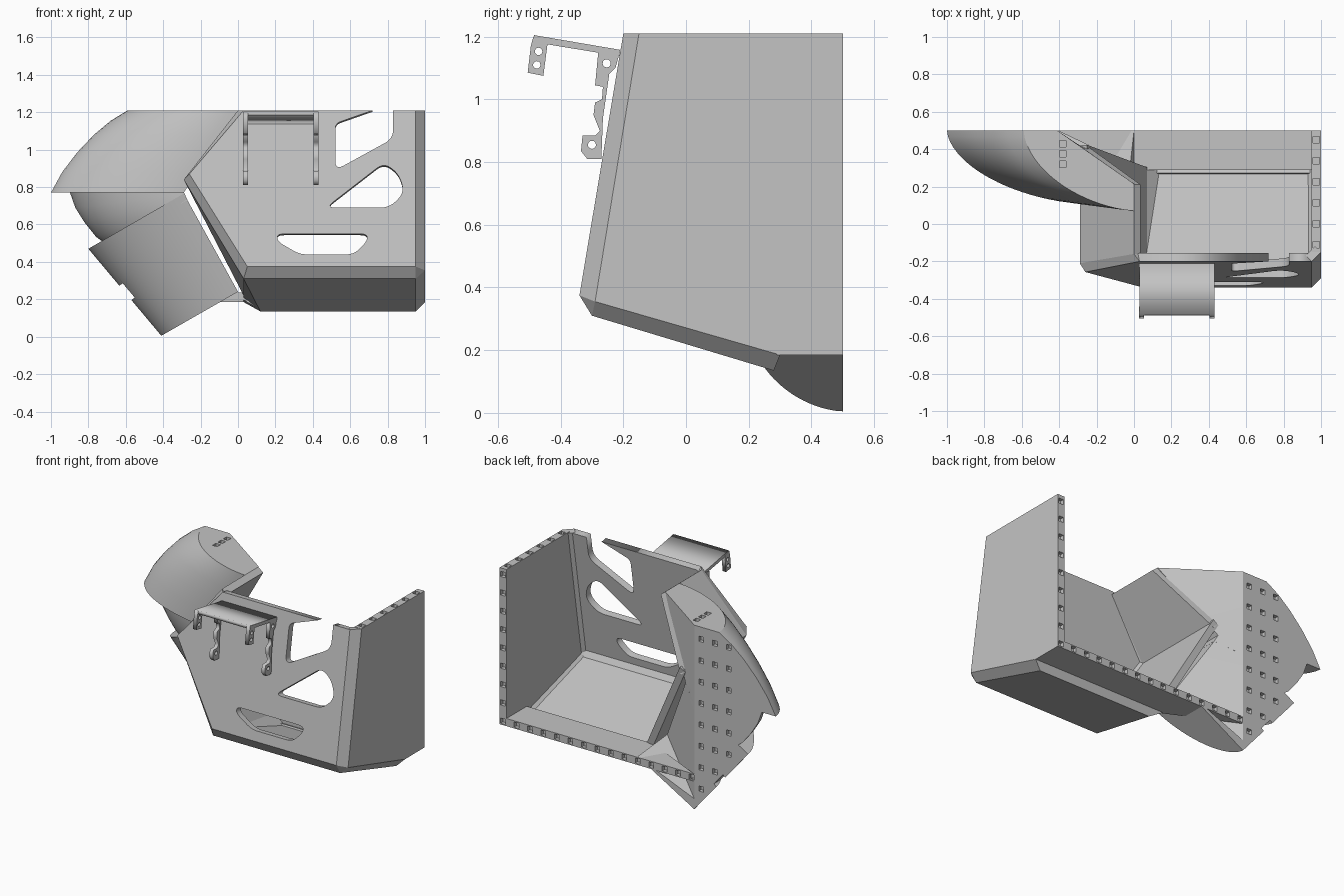
import bpy, bmesh, math
from mathutils import Vector, Matrix

old = bpy.data.objects.get("Cube")
if old:
    bpy.data.objects.remove(old, do_unlink=True)

GREY = (0.55, 0.55, 0.55, 1)
grey = bpy.data.materials.new("plain grey")
grey.use_nodes = True
grey.diffuse_color = GREY
grey.node_tree.nodes["Principled BSDF"].inputs["Base Color"].default_value = GREY


def add(name, bm):
    bmesh.ops.recalc_face_normals(bm, faces=bm.faces)
    me = bpy.data.meshes.new(name)
    bm.to_mesh(me)
    bm.free()
    ob = bpy.data.objects.new(name, me)
    bpy.context.collection.objects.link(ob)
    me.materials.append(grey)
    return ob


def plate(name, pts, t=0.045):
    """Flat panel, thickened towards the inside of the housing."""
    pts = [Vector(p) for p in pts]
    n = (pts[1] - pts[0]).cross(pts[2] - pts[0]).normalized()
    if n.dot(Vector((0.4, 0.1, 0.75)) - pts[0]) < 0:
        n = -n
    bm = bmesh.new()
    a = [bm.verts.new(p) for p in pts]
    b = [bm.verts.new(p + n * t) for p in pts]
    bm.faces.new(a)
    bm.faces.new(b[::-1])
    for i in range(len(a)):
        j = (i + 1) % len(a)
        bm.faces.new((a[i], a[j], b[j], b[i]))
    return add(name, bm)


def rounded(pts, r, steps=5):
    """Replace polygon corners by small curves."""
    out = []
    for i, p in enumerate(pts):
        p, q, s = (Vector(v[:2]) for v in (p, pts[i - 1], pts[(i + 1) % len(pts)]))
        rad = pts[i][2] if len(pts[i]) > 2 else r
        if not rad:
            out.append(p)
            continue
        a = p + (q - p).normalized() * min(rad, (q - p).length * 0.45)
        b = p + (s - p).normalized() * min(rad, (s - p).length * 0.45)
        for k in range(steps + 1):
            t = k / steps
            out.append(a * (1 - t) ** 2 + p * 2 * t * (1 - t) + b * t * t)
    return out


def circle(x, y, r):
    return [Vector((x + r * math.cos(k * math.pi / 6), y + r * math.sin(k * math.pi / 6)))
            for k in range(12)]


def sheet(name, loops, t, mat):
    """Outline with holes, filled and extruded."""
    cu = bpy.data.curves.new(name, "CURVE")
    cu.dimensions = "2D"
    cu.fill_mode = "BOTH"
    cu.extrude = t / 2
    for loop in loops:
        sp = cu.splines.new("POLY")
        sp.points.add(len(loop) - 1)
        for pt, v in zip(sp.points, loop):
            pt.co = (v.x, v.y, 0, 1)
        sp.use_cyclic_u = True
    tmp = bpy.data.objects.new(name, cu)
    bpy.context.collection.objects.link(tmp)
    dg = bpy.context.evaluated_depsgraph_get()
    me = bpy.data.meshes.new_from_object(tmp.evaluated_get(dg))
    bpy.data.objects.remove(tmp, do_unlink=True)
    bm = bmesh.new()
    bm.from_mesh(me)
    bmesh.ops.remove_doubles(bm, verts=bm.verts, dist=1e-5)
    bm.transform(mat)
    return add(name, bm)


def axes(x, y, z, o):
    m = Matrix((x, y, z)).transposed().to_4x4()
    m.translation = o
    return m


# Front panel with three windows, leaning back towards the top
up = Vector((0, 0.14, 0.835)).normalized()
out = Vector((1, 0, 0)).cross(up)
T = 0.045
outline = [(0.05, 0.375), (0.95, 0.375), (0.95, 1.21), (0.83, 1.21), (0.83, 1.06, 0.05),
           (0.52, 0.89, 0.05), (0.52, 1.14, 0.03), (0.72, 1.21), (0.03, 1.21), (-0.26, 0.87)]
window = [(0.47, 0.69), (0.81, 0.69), (0.89, 0.77), (0.86, 0.87), (0.78, 0.93)]
slot = [(0.21, 0.55), (0.69, 0.55), (0.69, 0.51), (0.62, 0.44), (0.33, 0.44), (0.21, 0.51)]
loops = [rounded(outline, 0), rounded(window, 0.05), rounded(slot, 0.04)]
loops = [[Vector((v.x, (v.y - 0.375) / up.z)) for v in l] for l in loops]
sheet("front_panel", loops, T, axes(Vector((1, 0, 0)), up, out, Vector((0, -0.34, 0.375)) - out * T / 2))


def front(x, z):
    return (x, -0.34 + (z - 0.375) * 0.14 / 0.835, z)


# Bevelled rim around the front panel
A = [front(0.03, 1.21), front(-0.26, 0.87), front(0.05, 0.375), front(0.95, 0.375), front(0.95, 1.21)]
top_l, mid_l, low_l = (0, -0.16, 1.21), (-0.29, -0.21, 0.84), (0.03, -0.3, 0.31)
low_r, side_r, top_r = (0.95, -0.3, 0.31), (1, -0.29, 0.355), (1, -0.15, 1.21)
plate("upper_left_rim", (A[0], A[1], mid_l, top_l))
plate("lower_left_rim", (A[1], A[2], low_l, mid_l))
plate("bottom_rim", (A[2], A[3], low_r, low_l))
plate("right_rim", (A[3], A[4], top_r, side_r))
plate("corner_rim", (A[3], low_r, side_r))

# Side walls and floor
right_wall = plate("right_wall", (top_r, (1, 0.5, 1.21), (1, 0.5, 0.185), (1, 0.3, 0.185), side_r), 0.05)
plate("upper_left_wall", (top_l, mid_l, (-0.29, 0.42, 0.84), (0, 0.21, 1.21)))
plate("lower_left_wall", (mid_l, low_l, (0.03, 0.3, 0.22), (-0.29, 0.42, 0.84)))
back_l, back_r = (0.12, 0.28, 0.135), (0.95, 0.28, 0.135)
plate("sloped_floor", (low_l, low_r, back_r, back_l))
plate("floor_left_bevel", (low_l, (0.03, 0.29, 0.21), back_l))
plate("floor_right_bevel", (low_r, side_r, (1, 0.3, 0.185), back_r))
plate("floor_step", (back_l, back_r, (1, 0.3, 0.185), (0.03, 0.3, 0.185)), 0.03)
rear_floor = plate("rear_floor", ((1, 0.29, 0.185), (1, 0.5, 0.185), (-0.41, 0.5, 0.185), (0.03, 0.29, 0.185)), 0.05)


def inner_y(x):
    return 0.5 - max(0, x + 0.41) * 0.29 / 0.41


def pod(name, stations, n=20):
    """Loft of bulged sections; each runs from the rear edge P to the wall point Q."""
    bm = bmesh.new()
    rings = []
    for P, Q, y1, flat in stations:
        P, Q = Vector(P), Vector(Q)
        ring = []
        for k in range(n + 1):
            s = (k / n) ** 1.6
            v = P.lerp(Q, s)
            ring.append((v.x, y1 + (0.5 - y1) * (1 - s ** 0.6) ** 1.5, v.y))
        ring.append((Q.x, 0.5 if flat else inner_y(Q.x) + 0.005, Q.y))
        m = P.lerp(Q, max(0.02, (-0.41 - P.x) / (Q.x - P.x)))
        ring.append((m.x, 0.5, m.y))
        rings.append([bm.verts.new(c) for c in ring])
    for a, b in zip(rings, rings[1:]):
        for i in range(len(a)):
            j = (i + 1) % len(a)
            bm.faces.new((a[i], a[j], b[j], b[i]))
    bm.faces.new(rings[0][::-1])
    bm.faces.new(rings[-1])
    bmesh.ops.triangulate(bm, faces=bm.faces)
    return add(name, bm)


# Side pod: hood, neck and lower barrel
arc = [(-1, 0.77), (-0.94, 0.88), (-0.86, 0.985), (-0.77, 1.08), (-0.68, 1.155), (-0.59, 1.21)]
hood = pod("pod_hood", [(p, Vector((-0.29, 0.77)).lerp(Vector((0, 1.21)), (p[1] - 0.77) / 0.44),
                         0.11 - 0.09 * (p[1] - 0.77), False) for p in arc])
bulge = [(-0.7, 0.49), (-0.76, 0.535), (-0.82, 0.61), (-0.87, 0.69), (-0.9, 0.775)]
neck = pod("pod_neck", [(p, (-0.27 - 0.005 * i, 0.73 + 0.011 * i), 0.125, False)
                        for i, p in enumerate(bulge)])
barrel = pod("pod_barrel", [(Vector((-0.41, 0.005)).lerp(Vector((-0.8, 0.47)), t),
                             Vector((0, 0.24)).lerp(Vector((-0.29, 0.765)), t),
                             0.21 - 0.09 * t, t == 0) for t in (0, 0.1, 0.4, 0.7, 1)])

# Joining holes along the split faces
spots = [(0.975, 0.5, 0.21 + 0.12 * i) for i in range(9)]
spots += [(0.975 - 0.0975 * i, 0.5, 0.21) for i in range(1, 15)]
spots += [(x, 0.5, 0.15 + 0.14 * r) for x in (-0.46, -0.56, -0.66) for r in range(8)
          if 0.15 + 0.14 * r > 0.07 - 1.18 * (x + 0.41)]
spots += [(0.975, -0.11 + 0.112 * i, 1.21) for i in range(6)]
spots += [(-0.38, 0.32 + 0.055 * i, 1.21) for i in range(3)]
bm = bmesh.new()
for s in spots:
    size = (0.034, 0.034, 0.05) if s[2] == 1.21 else (0.034, 0.05, 0.034)
    bmesh.ops.create_cube(bm, size=1, matrix=Matrix.Translation(s) @ Matrix.Diagonal((*size, 1)))
# Notch in the barrel's outer edge
bmesh.ops.create_cube(bm, size=1, matrix=Matrix.Translation((-0.6, 0.46, 0.235))
                      @ Matrix.Rotation(math.radians(50), 4, "Y") @ Matrix.Diagonal((0.1, 0.12, 0.04, 1)))
cutter = add("hole_cutter", bm)
cutter.hide_render = True
for ob in (right_wall, rear_floor, hood, neck, barrel):
    mod = ob.modifiers.new("holes", "BOOLEAN")
    mod.operation, mod.solver, mod.object = "DIFFERENCE", "EXACT", cutter
    bpy.ops.object.select_all(action="DESELECT")
    bpy.context.view_layer.objects.active = ob
    ob.select_set(True)
    bpy.ops.object.modifier_apply(modifier=mod.name)
    if ob in (hood, neck, barrel):
        bpy.ops.object.shade_smooth_by_angle(angle=math.radians(30))
bpy.data.objects.remove(cutter, do_unlink=True)

# Bracket on the front: tilted shelf, short tabs and long legs
shelf = [(-0.485, 1.205), (-0.21, 1.158), (-0.213, 1.138), (-0.488, 1.183)]
leg = [(-0.21, 1.155), (-0.225, 1.1), (-0.245, 1.08), (-0.265, 0.94), (-0.27, 0.81), (-0.315, 0.81),
       (-0.335, 0.835), (-0.33, 0.885), (-0.29, 0.885), (-0.275, 0.9), (-0.295, 0.95), (-0.29, 0.99),
       (-0.268, 1.0), (-0.265, 1.04), (-0.29, 1.045), (-0.28, 1.15)]
tab = [(-0.487, 1.2), (-0.44, 1.19), (-0.455, 1.075), (-0.505, 1.085), (-0.495, 1.17)]
side = axes(Vector((0, 1, 0)), Vector((0, 0, 1)), Vector((1, 0, 0)), (0, 0, 0))
sheet("bracket_shelf", [rounded(shelf, 0)], 0.4, Matrix.Translation((0.23, 0, 0)) @ side)
for label, x in (("right", 0.04), ("left", 0.417)):
    place = Matrix.Translation((x, 0, 0)) @ side
    sheet("bracket_leg_" + label, [rounded(leg, 0), circle(-0.253, 1.115, 0.013),
                                   circle(-0.3, 0.855, 0.013)], 0.025, place)
    sheet("bracket_tab_" + label, [rounded(tab, 0), circle(-0.47, 1.153, 0.012),
                                   circle(-0.476, 1.11, 0.012)], 0.025, place)
